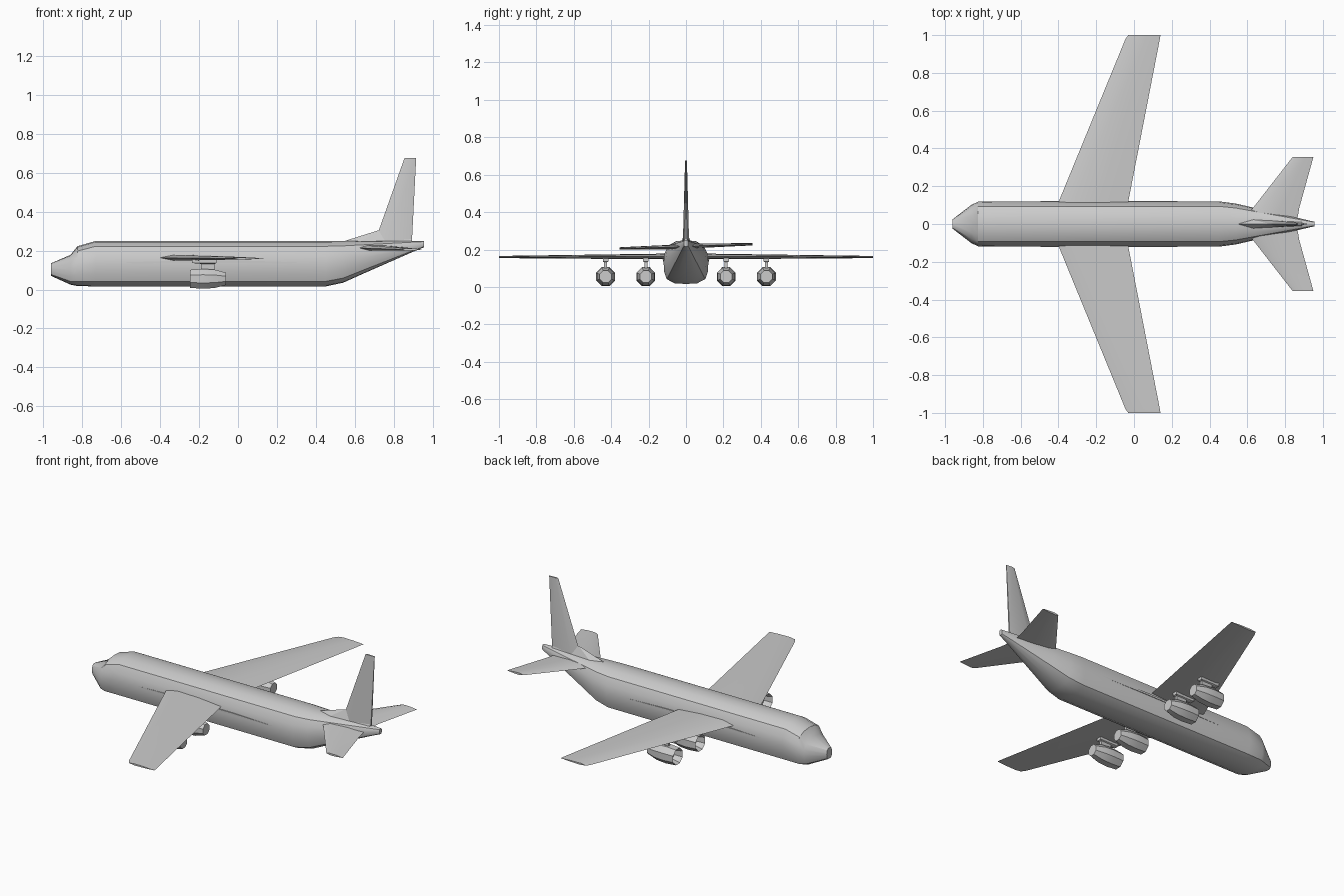
import bpy, math

if "Cube" in bpy.data.objects:
    bpy.data.objects.remove(bpy.data.objects["Cube"])


def make(name, verts, faces, smooth=None):
    me = bpy.data.meshes.new(name)
    me.from_pydata(verts, [], faces)
    ob = bpy.data.objects.new(name, me)
    bpy.context.collection.objects.link(ob)
    bpy.ops.object.select_all(action='DESELECT')
    ob.select_set(True)
    bpy.context.view_layer.objects.active = ob
    bpy.ops.object.mode_set(mode='EDIT')
    bpy.ops.mesh.select_all(action='SELECT')
    bpy.ops.mesh.normals_make_consistent(inside=False)
    bpy.ops.object.mode_set(mode='OBJECT')
    if smooth:
        bpy.ops.object.shade_smooth_by_angle(angle=math.radians(smooth))
    return ob


def loft(name, rings, smooth=None):
    """Skin a list of equal-length closed rings and cap both ends."""
    n = len(rings[0])
    verts = [p for r in rings for p in r]
    faces = [(i * n + j, i * n + (j + 1) % n, (i + 1) * n + (j + 1) % n, (i + 1) * n + j)
             for i in range(len(rings) - 1) for j in range(n)]
    faces += [tuple(range(n)), tuple(range(len(verts) - n, len(verts)))]
    return make(name, verts, faces, smooth)


# Fuselage: one normalised half section, scaled at each station
half = [(0, 0), (0.5, 0.015), (0.86, 0.11), (0.97, 0.28), (1, 0.5),
        (0.95, 0.7), (0.78, 0.88), (0.45, 0.975), (0, 1)]
section = half + [(-a, b) for a, b in half[-2:0:-1]]
# x, bottom, top, half width
stations = [(-0.96, 0.07, 0.135, 0.025), (-0.86, 0.025, 0.178, 0.102),
            (-0.825, 0.018, 0.222, 0.118), (-0.73, 0.016, 0.25, 0.12),
            (0.45, 0.016, 0.25, 0.12), (0.54, 0.035, 0.25, 0.108),
            (0.64, 0.08, 0.25, 0.085), (0.89, 0.19, 0.25, 0.027),
            (0.955, 0.217, 0.25, 0.012)]
loft("fuselage", [[(x, a * w, zb + b * (zt - zb)) for a, b in section]
                  for x, zb, zt, w in stations], 28)


def aerofoil(le, te, y, z, t):
    """Six-point wing section at span position y."""
    c = te - le
    return [(le, y, z), (le + c * 0.2, y, z + t), (le + c * 0.6, y, z + t * 0.8),
            (te, y, z), (le + c * 0.6, y, z - t * 0.8), (le + c * 0.2, y, z - t)]


for s, side in ((-1, "right"), (1, "left")):
    # Wing with clipped tip corner
    loft(side + "_wing", [aerofoil(-0.445, -0.045, 0.03 * s, 0.163, 0.016),
                          aerofoil(-0.398, -0.03, 0.12 * s, 0.163, 0.015),
                          aerofoil(-0.045, 0.137, 0.98 * s, 0.16, 0.006),
                          aerofoil(-0.03, 0.14, 1.0 * s, 0.16, 0.005)], 25)
    # Tailplane, slightly tilted across the span
    loft(side + "_tailplane", [aerofoil(0.56, 0.86, 0.0, 0.217, 0.014),
                               aerofoil(0.63, 0.875, 0.085 * s, 0.217 + 0.004 * s, 0.012),
                               aerofoil(0.84, 0.95, 0.355 * s, 0.217 + 0.011 * s, 0.006)], 25)
    # Long thin side strip
    loft(side + "_side_strip", [[(x, 0.10 * s, z), (x, yo * s, z), (x, yo * s, z + h), (x, 0.10 * s, z + h)]
                                for x, yo, z, h in ((-0.68, 0.118, 0.133, 0.004),
                                                    (-0.3, 0.123, 0.136, 0.012),
                                                    (0.05, 0.123, 0.136, 0.012),
                                                    (0.4, 0.118, 0.133, 0.004))])
    # Two engines per wing: eight-sided shell with recessed intake, on a pylon
    for k, y in (("inner", 0.215), ("outer", 0.43)):
        prof = [(-0.2, 0.034), (-0.24, 0.044), (-0.247, 0.049), (-0.18, 0.054),
                (-0.12, 0.05), (-0.062, 0.034)]
        loft(f"{side}_{k}_engine",
             [[(x, y * s + r * math.cos(math.radians(22.5 + 45 * i)),
                0.055 + 1.02 * r * math.sin(math.radians(22.5 + 45 * i))) for i in range(8)]
              for x, r in prof], 30)
        loft(f"{side}_{k}_pylon",
             [[(a, y * s - w, z), (b, y * s - w, z), (b, y * s + w, z), (a, y * s + w, z)]
              for a, b, w, z in ((-0.19, -0.12, 0.008, 0.09), (-0.19, -0.12, 0.008, 0.132),
                                 (-0.235, -0.11, 0.015, 0.136), (-0.235, -0.11, 0.015, 0.16))])


def fin_section(le, te, z, t):
    c = te - le
    return [(le, 0, z), (le + c * 0.3, -t, z), (te, -t * 0.3, z),
            (te, t * 0.3, z), (le + c * 0.3, t, z)]


# Vertical fin
loft("tail_fin", [fin_section(0.695, 0.892, 0.225, 0.017),
                  fin_section(0.855, 0.915, 0.675, 0.005)], 25)
# Dorsal fillet running into the fin
make("dorsal_fillet",
     [(0.55, 0, 0.25), (0.62, -0.026, 0.24), (0.62, 0.026, 0.24), (0.89, -0.014, 0.24),
      (0.89, 0.014, 0.24), (0.718, 0, 0.303), (0.89, 0, 0.27)],
     [(0, 1, 5), (0, 5, 2), (1, 3, 6, 5), (2, 5, 6, 4), (3, 4, 6), (0, 2, 4, 3, 1)])
